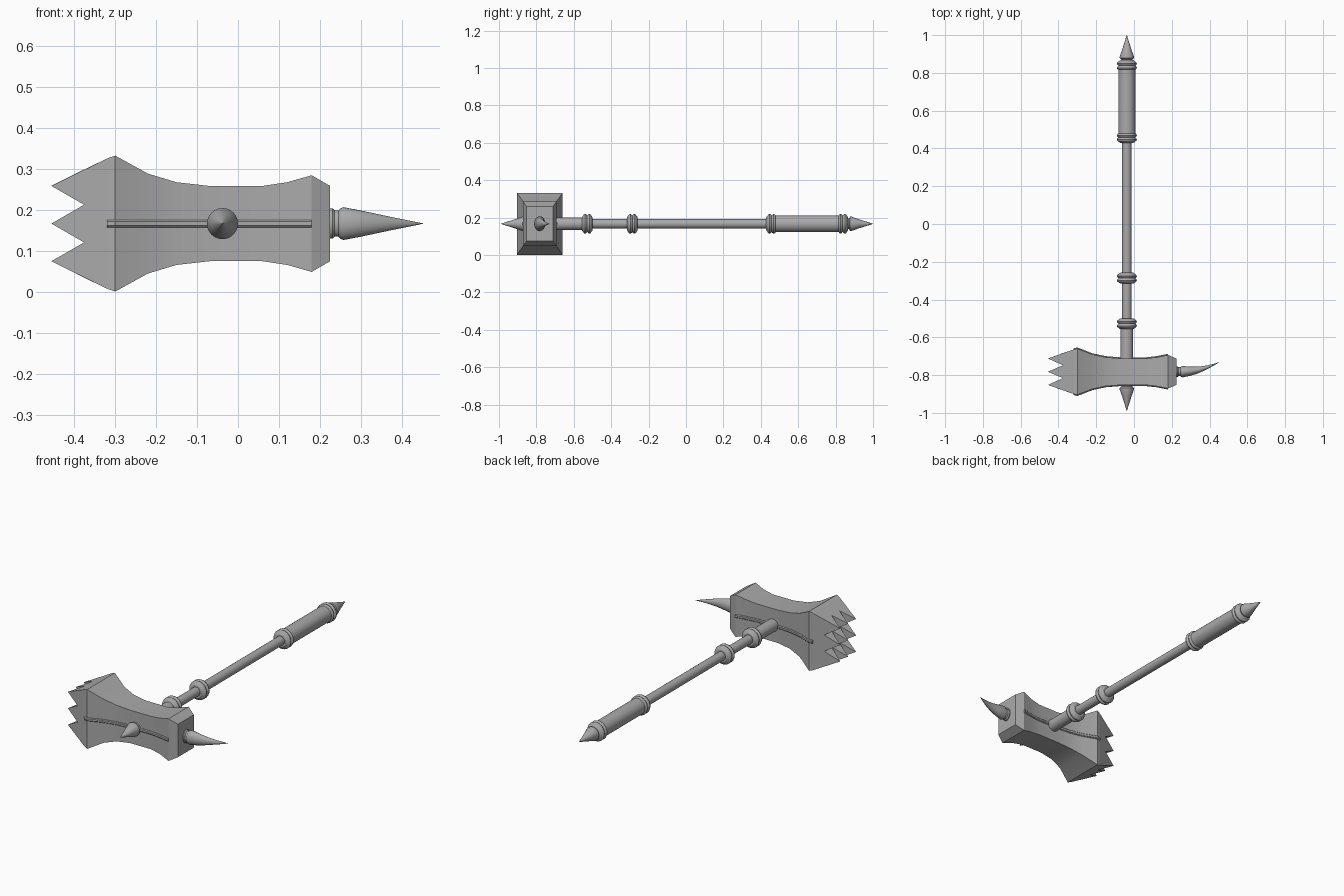
import bpy, bmesh, math
from mathutils import Vector

if "Cube" in bpy.data.objects:
    bpy.data.objects.remove(bpy.data.objects["Cube"], do_unlink=True)

AX, HY, CZ = -0.038, -0.782, 0.167   # shaft x, head y, shared height
SIDES = 24

steel = bpy.data.materials.new("grey steel")
steel.use_nodes = True
GREY = (0.4, 0.4, 0.4, 1)
steel.diffuse_color = GREY
steel.node_tree.nodes["Principled BSDF"].inputs["Base Color"].default_value = GREY


def finish(name, bm, angle=32):
    bmesh.ops.remove_doubles(bm, verts=bm.verts, dist=0.0002)
    bmesh.ops.recalc_face_normals(bm, faces=bm.faces)
    mesh = bpy.data.meshes.new(name)
    bm.to_mesh(mesh)
    bm.free()
    ob = bpy.data.objects.new(name, mesh)
    bpy.context.collection.objects.link(ob)
    mesh.materials.append(steel)
    bpy.ops.object.select_all(action="DESELECT")
    ob.select_set(True)
    bpy.context.view_layer.objects.active = ob
    bpy.ops.object.shade_smooth_by_angle(angle=math.radians(angle))
    return ob


def loft(bm, rings, cap_start=True, cap_end=True):
    """Skin a list of equally long point rings."""
    rows = [[bm.verts.new(p) for p in ring] for ring in rings]
    n = len(rows[0])
    for a, b in zip(rows, rows[1:]):
        for i in range(n):
            j = (i + 1) % n
            bm.faces.new((a[i], a[j], b[j], b[i]))
    if cap_start:
        bm.faces.new(rows[0])
    if cap_end:
        bm.faces.new(rows[-1])


def circle(n=SIDES):
    return [(math.cos(2 * math.pi * i / n), math.sin(2 * math.pi * i / n)) for i in range(n)]


def turned(name, profile):
    """Turn a (y, radius) profile round the shaft axis."""
    bm = bmesh.new()
    loft(bm, [[(AX + r * c, y, CZ + r * s) for c, s in circle()] for y, r in profile])
    return finish(name, bm)


# Shaft and grip
turned("collar_shaft", [(-0.78, 0.034), (-0.54, 0.034)])
turned("shaft", [(-0.56, 0.025), (0.46, 0.025)])
turned("grip", [(0.45, 0.045), (0.85, 0.045)])

# Beaded rings along the shaft
BEADS = [(-0.029, 0.034), (-0.022, 0.044), (-0.018, 0.050), (-0.011, 0.053), (-0.005, 0.050),
         (0, 0.045), (0.005, 0.050), (0.011, 0.053), (0.018, 0.050), (0.022, 0.044), (0.029, 0.034)]
for name, y in (("head_ring", -0.528), ("shaft_ring", -0.287),
                ("grip_front_ring", 0.458), ("grip_back_ring", 0.838)):
    turned(name, [(y + d, r) for d, r in BEADS])

# Spikes at both ends of the shaft
SPIKE = [(-0.03, 0.033), (0, 0.033), (0.003, 0.029), (0.009, 0.029), (0.016, 0.038),
         (0.024, 0.038), (0.06, 0.025), (0.138, 0.0005)]
turned("pommel_spike", [(0.862 + d, r) for d, r in SPIKE])
turned("front_spike", [(-0.852 - d, r) for d, r in SPIKE])

# Head: rectangular sections flared towards both ends
HEIGHTS = [(-0.32, 0.159), (-0.30, 0.166), (-0.22, 0.122), (-0.15, 0.101), (-0.07, 0.092),
           (0.06, 0.092), (0.12, 0.101), (0.18, 0.118), (0.225, 0.092)]


def depth(h):
    return 0.07 + 0.71 * (h - 0.092)


bm = bmesh.new()
loft(bm, [[(x, HY + sy * depth(h), CZ + sz * h) for sy, sz in ((-1, -1), (1, -1), (1, 1), (-1, 1))]
          for x, h in HEIGHTS], cap_start=False)

# Toothed striking face: three by three pyramids
TIP, VALLEY = (-0.456, 0.092), (-0.376, 0.132)


def tooth_point(i, j):
    x, h = TIP if i % 2 == 0 and j % 2 == 0 else VALLEY

    def place(k, outer, inner):
        return (-outer, -inner, 0, inner, outer)[k]
    return Vector((x, HY + place(i, depth(h), 0.034), CZ + place(j, h, 0.046)))


grid = [[bm.verts.new(tooth_point(i, j)) for j in range(5)] for i in range(5)]
for i in range(4):
    for j in range(4):
        a, b, c, d = grid[i][j], grid[i + 1][j], grid[i + 1][j + 1], grid[i][j + 1]
        if (i + j) % 2 == 0:
            tris = ((a, b, c), (a, c, d))
        else:
            tris = ((a, b, d), (b, c, d))
        for t in tris:
            bm.faces.new(t)

# Tapered walls joining the teeth to the head
x0, h0 = HEIGHTS[0]
for s in (0, 4):
    for wall in ([grid[s][k] for k in range(5)], [grid[k][s] for k in range(5)]):
        ends = []
        for v in (wall[0], wall[-1]):
            sy = 1 if v.co.y > HY else -1
            sz = 1 if v.co.z > CZ else -1
            ends.append(bm.verts.new((x0, HY + sy * depth(h0), CZ + sz * h0)))
        mid = bm.verts.new((ends[0].co + ends[1].co) / 2)
        bm.faces.new((ends[0], wall[0], wall[1]))
        bm.faces.new((ends[0], wall[1], mid))
        bm.faces.new((mid, wall[1], wall[2]))
        bm.faces.new((mid, wall[2], wall[3]))
        bm.faces.new((mid, wall[3], ends[1]))
        bm.faces.new((ends[1], wall[3], wall[4]))
finish("hammer_head", bm, 28)

# Raised ribs following the front and back of the head
for name, side in (("front_rib", -1), ("back_rib", 1)):
    bm = bmesh.new()
    rings = []
    for x, h in HEIGHTS[:-1]:
        y = HY + side * depth(h)
        rings.append([(x, y - side * 0.01, CZ - 0.009), (x, y + side * 0.002, CZ - 0.009),
                      (x, y + side * 0.006, CZ - 0.005), (x, y + side * 0.006, CZ + 0.005),
                      (x, y + side * 0.002, CZ + 0.009), (x, y - side * 0.01, CZ + 0.009)])
    loft(bm, rings)
    finish(name, bm, 28)

# Curved horn with a stepped neck, oval in section
HORN = [(0.21, 0, 0.037), (0.231, 0, 0.037), (0.236, 0, 0.032), (0.246, 0, 0.032), (0.250, 0, 0.037),
        (0.258, 0, 0.040), (0.30, 0.003, 0.032), (0.34, 0.009, 0.0235), (0.38, 0.021, 0.015),
        (0.42, 0.036, 0.007), (0.452, 0.051, 0.0005)]
bm = bmesh.new()
loft(bm, [[(x, HY + dy + 0.75 * r * c, CZ + r * s) for c, s in circle()] for x, dy, r in HORN])
finish("horn", bm)
